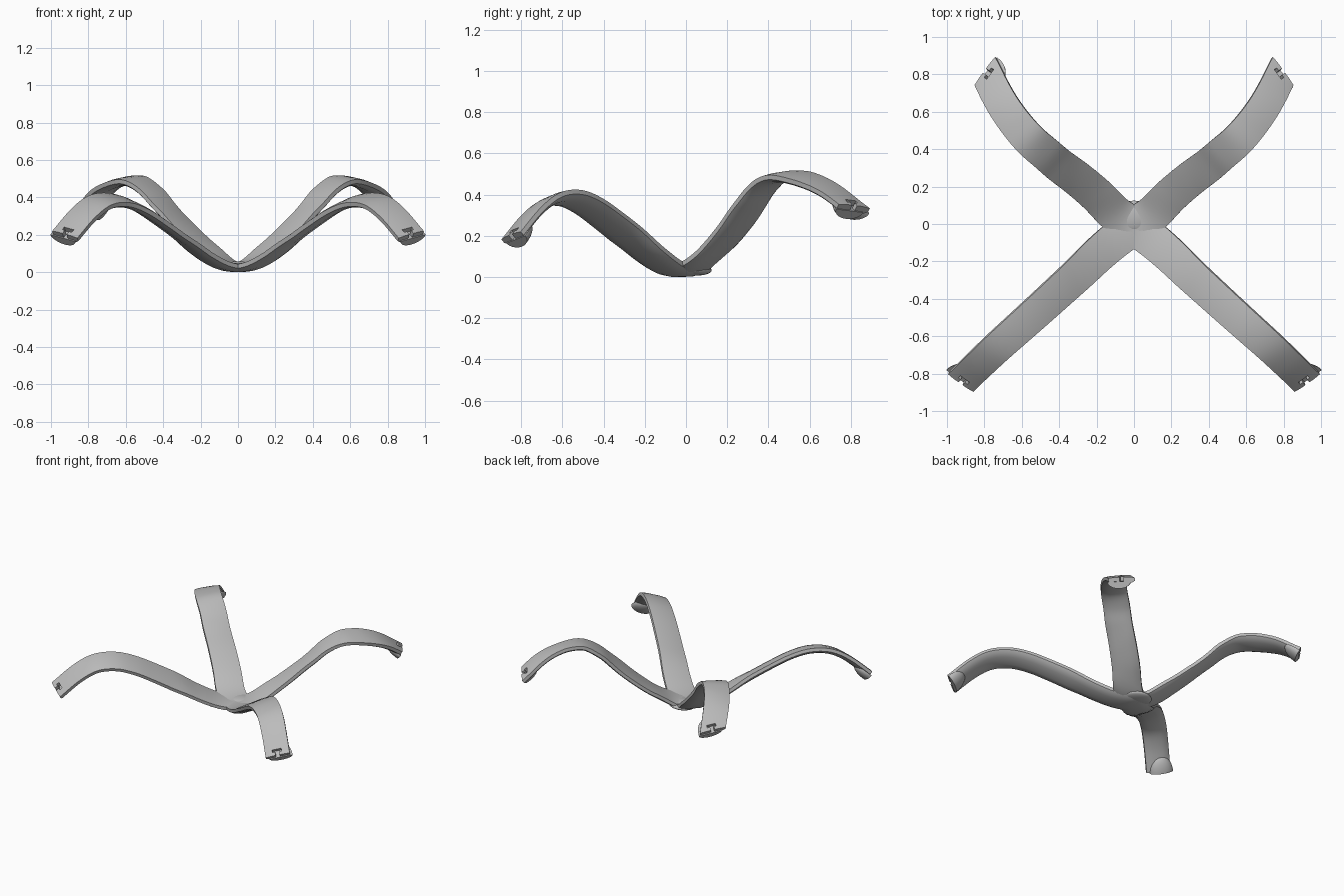
import bpy, bmesh, math
from mathutils import Vector, Matrix

cube = bpy.data.objects.get("Cube")
if cube:
    bpy.data.objects.remove(cube, do_unlink=True)

grey = bpy.data.materials.new("plain_grey")
grey.use_nodes = True
COLOUR = (0.5, 0.5, 0.5, 1)
grey.diffuse_color = COLOUR
grey.node_tree.nodes["Principled BSDF"].inputs["Base Color"].default_value = COLOUR

# Centre lines of the front and back arms on the +x side, from hub to tip
FRONT = [(.1, -.085, .042), (.2, -.17, .1), (.3, -.265, .18), (.42, -.375, .268),
         (.53, -.475, .34), (.63, -.565, .378), (.73, -.655, .37),
         (.82, -.74, .305), (.922, -.838, .187)]
BACK = [(.1, .055, .055), (.2, .155, .14), (.3, .24, .24), (.4, .315, .348),
        (.47, .375, .428), (.55, .445, .482), (.62, .525, .482),
        (.685, .615, .455), (.735, .7, .41), (.79, .81, .328)]
# Strap cross-section: nearly flat top, thin side walls, rounded underside
SECTION = [(-1, -.15), (-1, .8), (-.5, 1), (.5, 1), (1, .8), (1, -.15),
           (.8, -.6), (.4, -.95), (-.4, -.95), (-.8, -.6)]
HALF_THICK = .024
STEPS = 6
FRONT_ROLL = math.radians(17)   # sideways tilt of the front arms
BACK_ROLL = math.radians(11)    # sideways tilt of the back tips
SKEW = math.radians(26)         # slant of the cut across the back tips


def smooth(obj):
    bpy.ops.object.select_all(action='DESELECT')
    obj.select_set(True)
    bpy.context.view_layer.objects.active = obj
    bpy.ops.object.shade_smooth_by_angle(angle=math.radians(40))


def finish(name, bm):
    bmesh.ops.recalc_face_normals(bm, faces=bm.faces)
    mesh = bpy.data.meshes.new(name)
    bm.to_mesh(mesh)
    bm.free()
    obj = bpy.data.objects.new(name, mesh)
    bpy.context.collection.objects.link(obj)
    mesh.materials.append(grey)
    smooth(obj)
    return obj


def spline(pts):
    """Smooth curve through the points."""
    pts = [Vector(p) for p in pts]
    ext = [2 * pts[0] - pts[1]] + pts + [2 * pts[-1] - pts[-2]]
    out = []
    for a, b, c, d in zip(ext, ext[1:], ext[2:], ext[3:]):
        for i in range(STEPS):
            t = i / STEPS
            out.append(.5 * (2 * b + (c - a) * t + (2 * a - 5 * b + 4 * c - d) * t * t
                             + (3 * b - a - 3 * c + d) * t ** 3))
    return out + [pts[-1]]


def ramp(x):
    return min(1, max(0, x))


def frame(origin, direction, roll):
    """Axes: x along the strap, y to its left, z out of its top."""
    t = direction.normalized()
    s = Vector((-t.y, t.x, 0)).normalized()
    m = Matrix((t, s, t.cross(s))).transposed().to_4x4()
    m.translation = origin
    return m @ Matrix.Rotation(roll, 4, 'X')


def make_strap(name, path, sx):
    bm = bmesh.new()
    rings = []
    last = len(path) - 1
    for i, p in enumerate(path):
        roll = sx * (FRONT_ROLL * ramp(-p.y / .3) + BACK_ROLL * ramp((p.y - .35) / .2))
        m = frame(p, path[min(i + 1, last)] - path[max(i - 1, 0)], roll)
        half = .1 - .016 * ramp(p.xy.length / 1.15)
        # slant the last rings at the back tip
        slant = sx * math.tan(SKEW) * ramp(1 - (last - i) / (2 * STEPS))
        rings.append([bm.verts.new(m @ Vector((slant * u * half, u * half, v * HALF_THICK)))
                      for u, v in SECTION])
    n = len(SECTION)
    for a, b in zip(rings, rings[1:]):
        for j in range(n):
            k = (j + 1) % n
            bm.faces.new((a[j], a[k], b[k], b[j]))
    bm.faces.new(rings[0])
    bm.faces.new(rings[-1])
    return finish(name, bm)


def cut_slot(strap, m):
    """Cut a T-shaped slot through the strap tip."""
    outline = [(.02, -.014), (.02, .014), (-.025, .014), (-.025, .032),
               (-.045, .032), (-.045, -.032), (-.025, -.032), (-.025, -.014)]
    bm = bmesh.new()
    face = bm.faces.new([bm.verts.new((x, y, -.012)) for x, y in outline])
    top = bmesh.ops.extrude_face_region(bm, geom=[face])["geom"]
    bmesh.ops.translate(bm, vec=(0, 0, .08),
                        verts=[v for v in top if isinstance(v, bmesh.types.BMVert)])
    bm.transform(m)
    cutter = finish("slot_cutter", bm)
    cutter.hide_render = True
    mod = strap.modifiers.new("slot", 'BOOLEAN')
    mod.operation, mod.solver, mod.object = 'DIFFERENCE', 'EXACT', cutter
    bpy.ops.object.select_all(action='DESELECT')
    strap.select_set(True)
    bpy.context.view_layer.objects.active = strap
    bpy.ops.object.modifier_apply(modifier=mod.name)
    bpy.data.objects.remove(cutter, do_unlink=True)


def make_boss(name, m, side):
    """Rounded half-oval boss under a tip, flat on its end and top."""
    bm = bmesh.new()
    bmesh.ops.create_uvsphere(bm, u_segments=32, v_segments=16, radius=1)
    bm.transform(Matrix.Diagonal((.115, .082, .048, 1)))
    for normal in ((1, 0, 0), (0, 0, 1)):
        bmesh.ops.bisect_plane(bm, geom=bm.verts[:] + bm.edges[:] + bm.faces[:],
                               plane_co=(0, 0, 0), plane_no=normal, clear_outer=True)
        bmesh.ops.holes_fill(bm, edges=[e for e in bm.edges if e.is_boundary])
    bm.transform(m @ Matrix.Translation((.006, .018 * side, -.006)))
    finish(name, bm)


# Two crossing straps, each running from a front tip to the opposite back tip
for sx, label, front_name, back_name in (
        (1, "strap_right_front_to_left_back", "front_right", "back_left"),
        (-1, "strap_left_front_to_right_back", "front_left", "back_right")):
    pts = [(-sx * x, y, z) for x, y, z in reversed(FRONT)]
    pts += [(0, -.013, HALF_THICK)] + [(sx * x, y, z) for x, y, z in BACK]
    path = spline(pts)
    strap = make_strap(label, path, sx)
    front = frame(path[0], path[0] - path[1], -sx * FRONT_ROLL)
    back = (frame(path[-1], path[-1] - path[-2], sx * BACK_ROLL)
            @ Matrix.Rotation(-sx * SKEW, 4, 'Z'))
    for end_name, m, side in ((front_name, front, -sx), (back_name, back, -1)):
        cut_slot(strap, m)
        make_boss(end_name + "_tip_boss", m, side)
    smooth(strap)

# Low rounded pad where the straps cross
bm = bmesh.new()
bmesh.ops.create_uvsphere(bm, u_segments=32, v_segments=16, radius=1)
bm.transform(Matrix.Translation((0, .04, .032)) @ Matrix.Diagonal((.1, .085, .026, 1)))
finish("hub_pad", bm)
